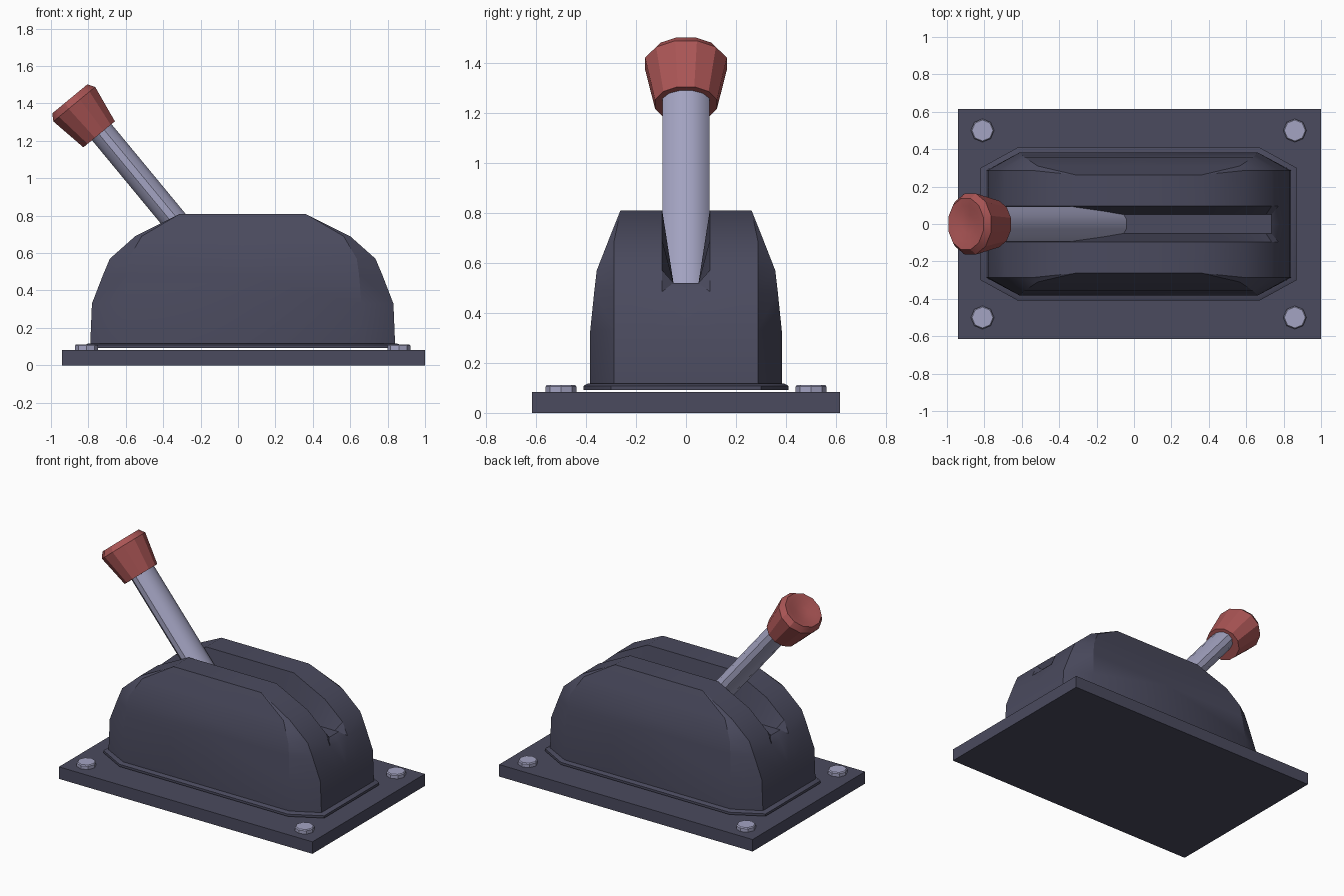
import bpy, bmesh, math
from mathutils import Vector

if "Cube" in bpy.data.objects:
    bpy.data.objects.remove(bpy.data.objects["Cube"])

CX = 0.025  # housing centre along x


def material(name, rgb):
    m = bpy.data.materials.new(name)
    m.diffuse_color = (*rgb, 1)
    m.use_nodes = True
    m.node_tree.nodes["Principled BSDF"].inputs["Base Color"].default_value = m.diffuse_color
    return m


SLATE = material("dark_slate", (0.069, 0.069, 0.112))
STEEL = material("pale_steel", (0.37, 0.37, 0.54))
RED = material("dull_red", (0.40, 0.09, 0.09))


def finish(bm, name, mat, angle=30):
    bmesh.ops.remove_doubles(bm, verts=bm.verts, dist=1e-5)
    bmesh.ops.recalc_face_normals(bm, faces=bm.faces)
    me = bpy.data.meshes.new(name)
    bm.to_mesh(me)
    bm.free()
    me.materials.append(mat)
    ob = bpy.data.objects.new(name, me)
    bpy.context.collection.objects.link(ob)
    bpy.ops.object.select_all(action='DESELECT')
    ob.select_set(True)
    bpy.context.view_layer.objects.active = ob
    bpy.ops.object.shade_smooth_by_angle(angle=math.radians(angle))
    return ob


def loft(name, rings, mat, angle=30):
    """Closed solid through a list of point rings."""
    bm = bmesh.new()
    rows = [[bm.verts.new(p) for p in r] for r in rings]
    n = len(rows[0])
    for a, b in zip(rows, rows[1:]):
        for i in range(n):
            j = (i + 1) % n
            bm.faces.new((a[i], a[j], b[j], b[i]))
    bm.faces.new(rows[0])
    bm.faces.new(rows[-1])
    return finish(bm, name, mat, angle)


def octagon(x, xs, y, ys, z):
    q = [(x, ys), (xs, y), (-xs, y), (-x, ys), (-x, -ys), (-xs, -y), (xs, -y), (x, -ys)]
    return [(px + CX, py, z) for px, py in q]


# Base plate
def rect(z):
    return [(-0.94, -0.615, z), (1, -0.615, z), (1, 0.615, z), (-0.94, 0.615, z)]


loft("base_plate", [rect(0), rect(0.083)], SLATE)

# Flange under the housing, with a small gap above the plate
loft("housing_flange", [octagon(0.845, 0.645, 0.41, 0.3, 0.092),
                        octagon(0.845, 0.645, 0.41, 0.3, 0.108),
                        octagon(0.825, 0.638, 0.393, 0.291, 0.117)], SLATE)

# Housing: one quarter, mirrored twice. Level = (z, x, xs, y, ys)
LEVELS = [(0.112, 0.815, 0.635, 0.383, 0.287),
          (0.33, 0.806, 0.635, 0.383, 0.287),
          (0.485, 0.746, 0.622, 0.367, 0.287),
          (0.57, 0.71, 0.61, 0.357, 0.287),
          (0.69, 0.575, 0.54, 0.31, 0.287),
          (0.81, 0.335, 0.335, 0.262, 0.262)]
RIM, FLOOR_Y, FLOOR_Z = 0.095, 0.05, 0.52
bm = bmesh.new()


def face(*pts):
    keep = []
    for p in pts:
        if p not in keep:
            keep.append(p)
    bm.faces.new([bm.verts.new(p) for p in keep])


def row(level):
    z, x, xs, y, ys = level
    return [(x, 0, z), (x, RIM, z), (x, ys, z), (xs, y, z), (0, y, z)]


for k, (la, lb) in enumerate(zip(LEVELS, LEVELS[1:])):
    a, b = row(la), row(lb)
    for i in range(0 if k < 2 else 1, 4):
        face(a[i], a[i + 1], b[i + 1], b[i])
z, x, _, y, _ = LEVELS[-1]
face((0, RIM, z), (x, RIM, z), (x, y, z), (0, y, z))
# Slot walls, floor and end lip
rim = [(l[1], RIM, l[0]) for l in LEVELS[2:]] + [(0, RIM, 0.81)]
bed = [(fx, FLOOR_Y, FLOOR_Z) for fx in (0.71, 0.68, 0.56, 0.335, 0)]
for i in range(4):
    face(rim[i], rim[i + 1], bed[i + 1], bed[i])
    face(bed[i], bed[i + 1], (bed[i + 1][0], 0, FLOOR_Z), (bed[i][0], 0, FLOOR_Z))
face(rim[0], bed[0], (bed[0][0], 0, FLOOR_Z), (rim[0][0], 0, rim[0][2]))
housing = finish(bm, "housing", SLATE)
# make the quarter face outwards
side = max(housing.data.polygons, key=lambda p: p.center.y)
if side.normal.y < 0:
    housing.data.flip_normals()
housing.location.x = CX
mir = housing.modifiers.new("mirror", 'MIRROR')
mir.use_axis = (True, True, False)
mir.use_clip = True

# Lever and knob: twelve-sided rings along a tilted axis
START = Vector((-0.368, 0, 0.81))
U, V = Vector((-0.637, 0, 0.771)), Vector((0.771, 0, 0.637))


def ring(u, rv, ry, off=0.0):
    out = []
    for i in range(12):
        t = math.radians(15 + 30 * i)
        p = START + U * u + V * (off + rv * math.cos(t))
        out.append((p.x, ry * math.sin(t), p.z))
    return out


loft("lever", [ring(-0.45, 0.07, 0.097), ring(0.62, 0.07, 0.097)], STEEL, 35)
loft("knob", [ring(u, rv, ry, -0.018) for u, rv, ry in
              ((0.566, 0.113, 0.128), (0.775, 0.15, 0.169), (0.812, 0.126, 0.142),
               (0.806, 0.09, 0.1), (0.792, 0.045, 0.05))], RED, 25)

# Corner bolts
for i, (bx, by) in enumerate([(sx * 0.835 + CX, sy * 0.5) for sx in (-1, 1) for sy in (-1, 1)]):
    def disc(r, z):
        return [(bx + r * math.cos(math.tau * k / 8), by + r * math.sin(math.tau * k / 8), z)
                for k in range(8)]
    loft(f"bolt_{i + 1}", [disc(0.062, 0.08), disc(0.062, 0.105), disc(0.056, 0.112)], STEEL)
